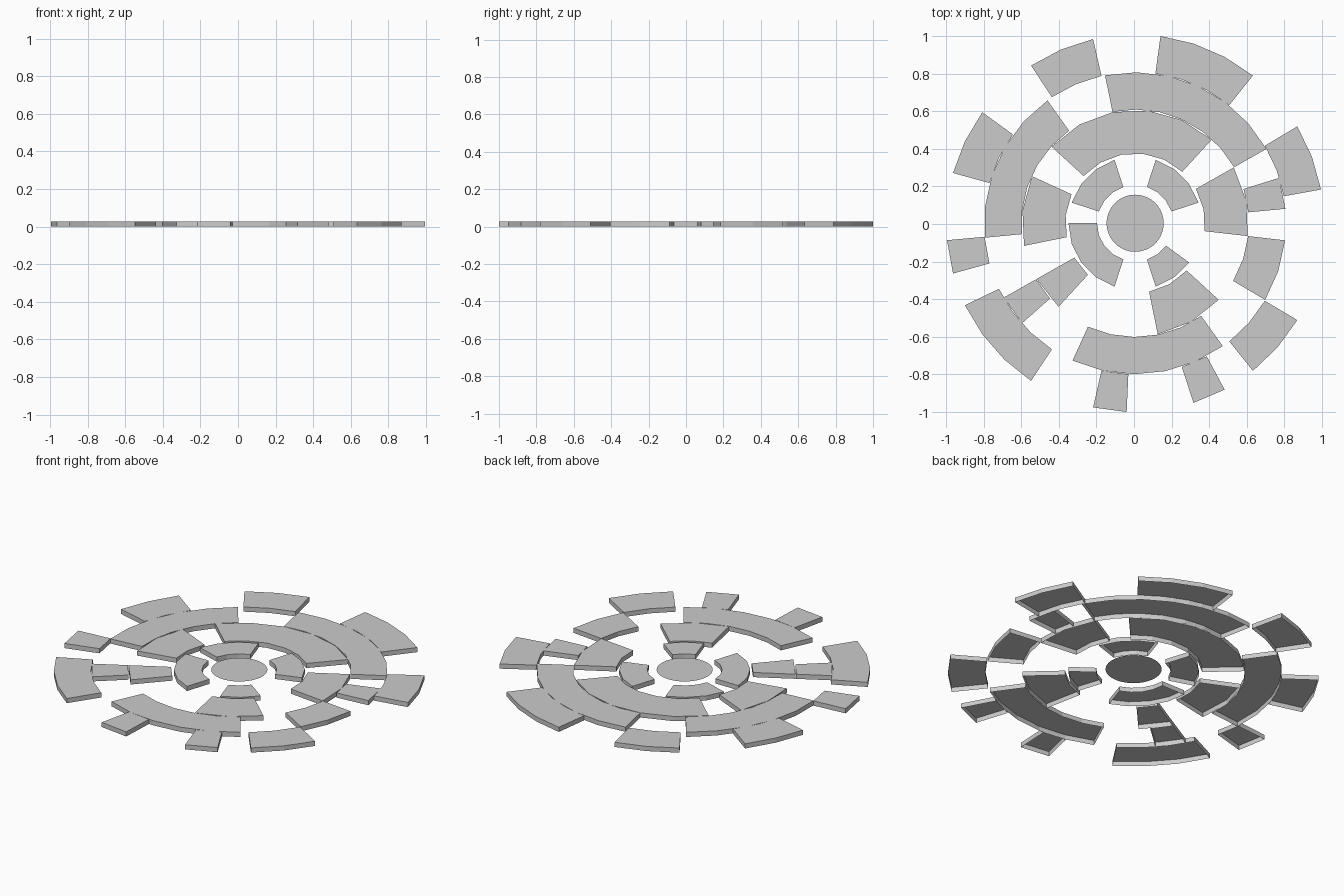
import bpy, bmesh
from math import sin, cos, radians

if "Cube" in bpy.data.objects:
    bpy.data.objects.remove(bpy.data.objects["Cube"])

S = 1.005            # outermost radius
CX, CY = 0.006, 0.004  # ring centre, so that the bounds are centred
H = 0.028            # plate thickness


def add_object(name, bm):
    me = bpy.data.meshes.new(name)
    bm.to_mesh(me)
    bm.free()
    ob = bpy.data.objects.new(name, me)
    bpy.context.collection.objects.link(ob)
    return ob


def point(r, deg, z):
    a = radians(deg)
    return (CX + S * r * cos(a), CY + S * r * sin(a), z)


def arc_plate(bm, r0, r1, start, steps, step):
    """Arc-shaped cap with walls around its border, open underneath."""
    angles = [start + i * step for i in range(steps + 1)]
    outline = [(r1, a) for a in angles] + [(r0, a) for a in reversed(angles)]
    top = [bm.verts.new(point(r, a, H)) for r, a in outline]
    low = [bm.verts.new(point(r, a, 0)) for r, a in outline]
    n = len(outline)
    for i in range(steps):
        bm.faces.new((top[i], top[i + 1], top[n - 2 - i], top[n - 1 - i]))
    for i in range(n):
        j = (i + 1) % n
        bm.faces.new((low[i], low[j], top[j], top[i]))


# name, inner radius, outer radius, divisions, angle offset, (first cell, cell count)
rings = [
    ("inner_ring", 0.202, 0.353, 20, 0.0,
     [(1, 3), (6, 3), (10, 4), (16, 2)]),
    ("second_ring", 0.37, 0.60, 20, 11.5,
     [(-1, 2), (2, 5), (8, 2), (11, 1), (15, 2)]),
    ("third_ring", 0.602, 0.799, 30, 5.5,
     [(0, 1), (2, 6), (10, 5), (17, 1), (20, 5), (27, 2)]),
    ("outer_ring", 0.80, 1.0, 35, 0.0,
     [(1, 2), (5, 3), (10, 2), (14, 2), (18, 1), (20, 3), (25, 1), (28, 1), (30, 2)]),
]

for name, r0, r1, div, offset, cells in rings:
    bm = bmesh.new()
    step = 360 / div
    for first, count in cells:
        arc_plate(bm, r0, r1, offset + first * step, count, step)
    add_object(name, bm)

# Flat centre disc, level with the ring tops
bm = bmesh.new()
bm.faces.new([bm.verts.new(point(0.151, i * 360 / 64, H)) for i in range(64)])
add_object("centre_disc", bm)
